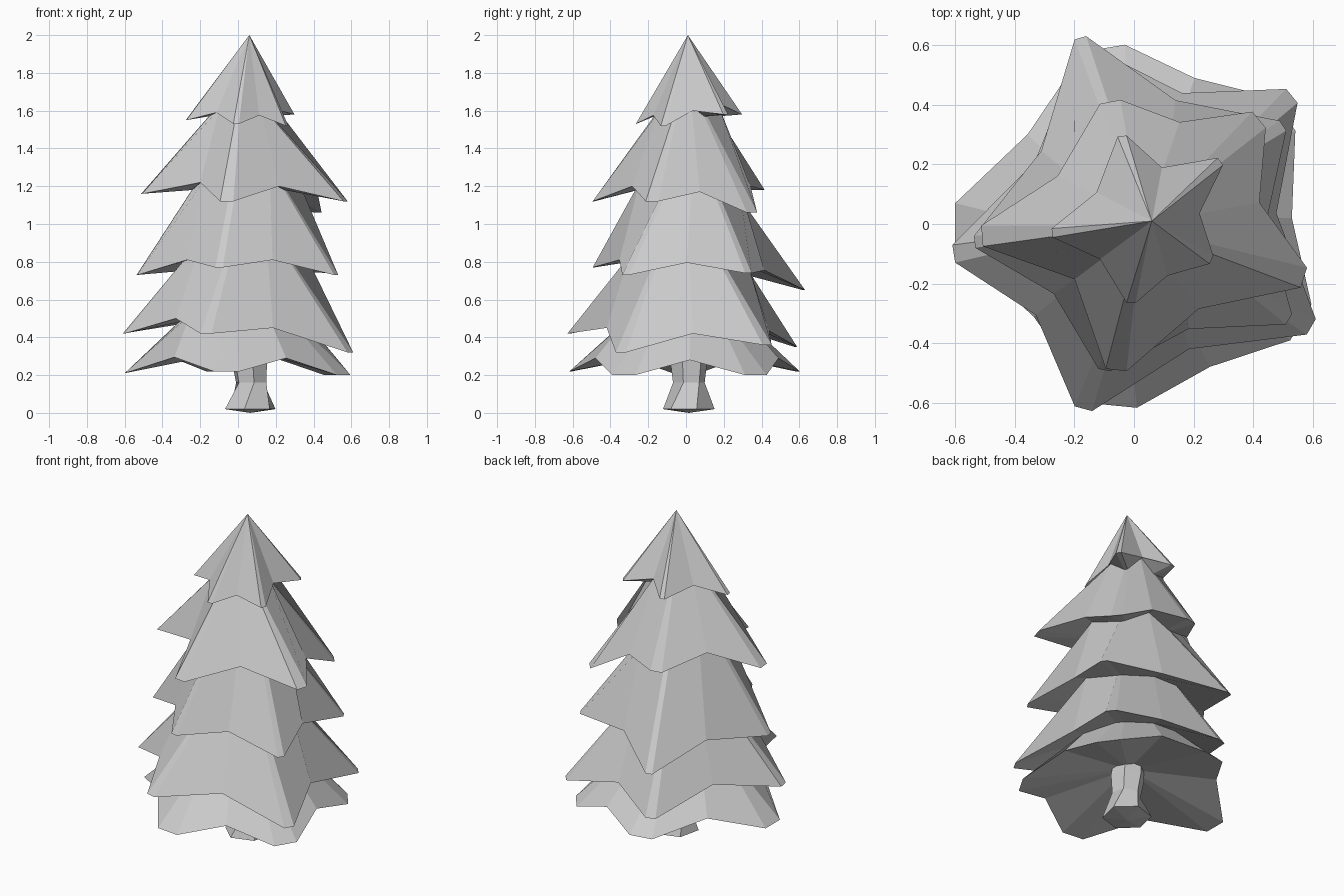
import bpy, math
from mathutils import Vector

if "Cube" in bpy.data.objects:
    bpy.data.objects.remove(bpy.data.objects["Cube"])

# Each tier: branch tips (counter-clockwise), tip half width, pull-in of the
# valley after each tip, valley rise, then radius and height of the neck above
TIERS = [
    ([(.56, -.33, .20), (.50, .37, .20), (-.10, .59, .22), (-.60, 0, .21), (-.06, -.61, .22)],
     .07, (1.0, 1.02, 1.02, 1.02, 1.02), .08, .33, .48),
    ([(.595, -.345, .32), (.53, .43, .36), (-.16, .58, .35), (-.605, -.10, .42), (-.17, -.62, .42)],
     .03, (.85, .87, .87, .85, .87), .08, .31, .80),
    ([(.52, -.32, .73), (.50, .33, .74), (-.18, .625, .65), (-.535, -.06, .73), (-.10, -.49, .77)],
     .02, (.87, .87, .87, .85, .87), .06, .26, 1.18),
    ([(.57, -.18, 1.12), (.42, .35, 1.06), (-.08, .41, 1.18), (-.51, -.04, 1.16), (-.06, -.49, 1.12)],
     .035, (.85, .9, .87, .70, .85), .08, .17, 1.57),
    ([(.26, -.12, 1.52), (.29, .21, 1.58), (-.04, .295, 1.58), (-.275, -.03, 1.55), (-.01, -.265, 1.53)],
     .015, (.8, .75, .8, .8, .9), .05, 0, 2.0),
]


def make_object(name, rings, start, end):
    """Skin equal-sized rings and close both ends with fans to a point."""
    n = len(rings[0])
    verts = [v for r in rings for v in r] + [start, end]
    a, b = len(verts) - 2, len(verts) - 1
    last = (len(rings) - 1) * n
    faces = []
    for i in range(n):
        j = (i + 1) % n
        faces.append((a, j, i))
        faces.append((b, last + i, last + j))
        for k in range(0, last, n):
            faces.append((k + i, k + j, k + n + j, k + n + i))
    mesh = bpy.data.meshes.new(name)
    mesh.from_pydata([tuple(v) for v in verts], [], faces)
    mesh.update()
    obj = bpy.data.objects.new(name, mesh)
    bpy.context.collection.objects.link(obj)
    return obj


def hem_ring(tips, width, pulls, rise):
    """Blunt star: two points per branch tip, one raised valley between tips."""
    tips = [Vector(t) for t in tips]
    ring = []
    for i, p in enumerate(tips):
        q = tips[(i + 1) % len(tips)]
        side = Vector((-p.y, p.x, 0)).normalized() * width
        mid = (p + q) / 2
        ring += [p - side, p + side,
                 Vector((mid.x * pulls[i], mid.y * pulls[i], mid.z + rise))]
    return ring


# Foliage: alternating star hems and necks in one continuous skin;
# between the branches the neck swells slightly towards the hem above
hems = [hem_ring(*t[:4]) for t in TIERS]
rings = []
for k, hem in enumerate(hems):
    rings.append(hem)
    if k + 1 < len(hems):
        neck_r, neck_z = TIERS[k][4:]
        neck = []
        for i, (p, up) in enumerate(zip(hem, hems[k + 1])):
            d = Vector((up.x + p.x, up.y + p.y, 0)).normalized()
            r, z = neck_r, neck_z
            if i % 3 == 2:
                r = .5 * r + .45 * Vector((up.x, up.y)).length
                z = up.z + .02
            neck.append(Vector((d.x * r + .015, d.y * r, z)))
        rings.append(neck)
make_object("foliage", rings, Vector((.05, .01, .34)), Vector((.06, .01, 2.0)))

# Trunk: flared six-sided stump, waisted below the branches
trunk = []
for r, z, cx, turn in [(.14, .02, .065, .3), (.085, .16, .07, .7), (.10, .28, .06, .7), (.09, .38, .05, .7)]:
    trunk.append([Vector((cx + r * math.cos(turn + i * math.pi / 3),
                          .015 + r * math.sin(turn + i * math.pi / 3), z)) for i in range(6)])
make_object("trunk", trunk, Vector((.065, .015, 0)), Vector((.05, .015, .40)))
